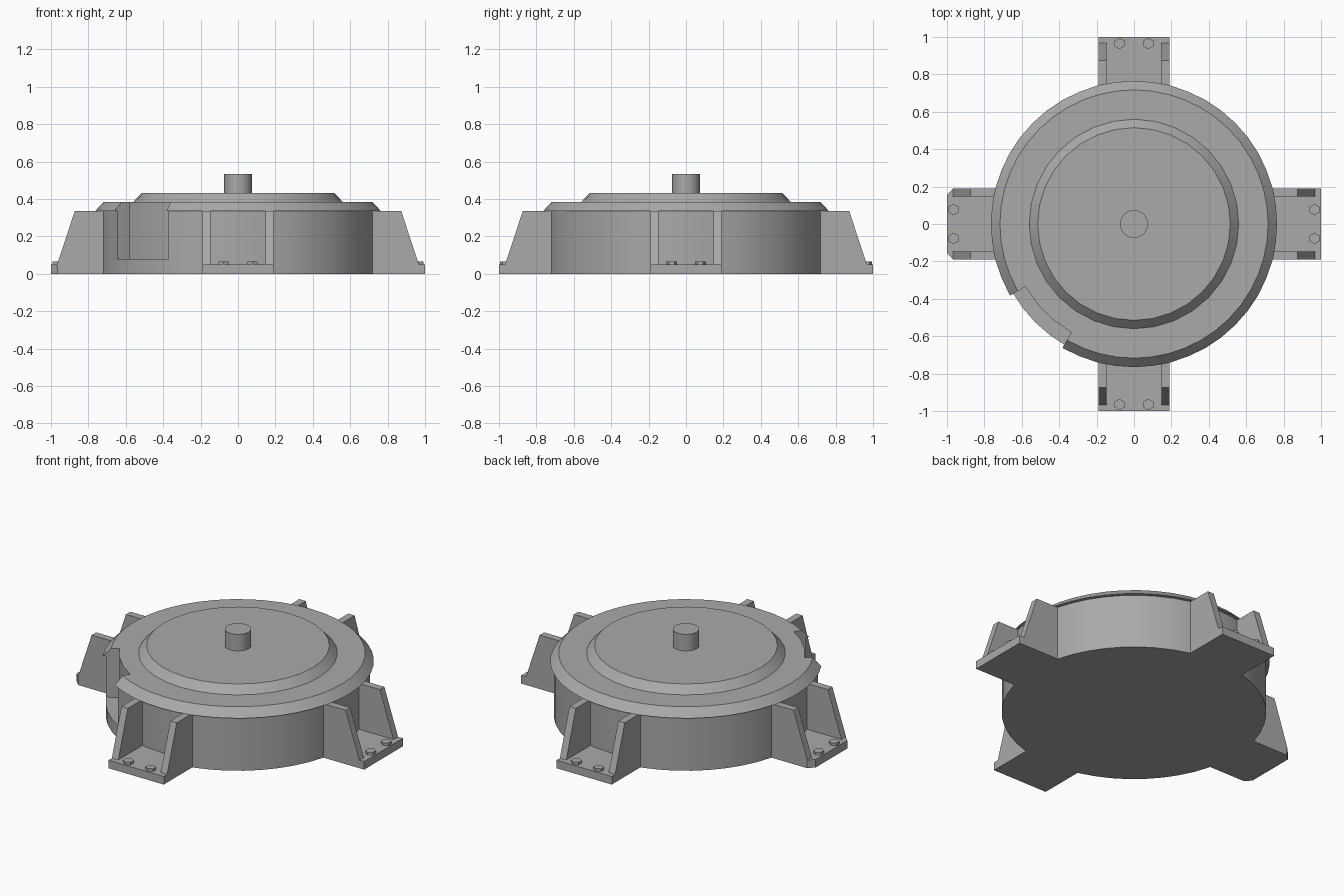
import bpy
import bmesh
from math import cos, sin, pi, radians
from mathutils import Matrix

cube = bpy.data.objects.get("Cube")
if cube:
    bpy.data.objects.remove(cube, do_unlink=True)

steel = bpy.data.materials.new("grey steel")
steel.use_nodes = True
steel.diffuse_color = (0.4, 0.4, 0.4, 1)
steel.node_tree.nodes["Principled BSDF"].inputs["Base Color"].default_value = (0.4, 0.4, 0.4, 1)


def finish(name, bm, smooth=False):
    bmesh.ops.recalc_face_normals(bm, faces=bm.faces)
    mesh = bpy.data.meshes.new(name)
    bm.to_mesh(mesh)
    bm.free()
    mesh.materials.append(steel)
    obj = bpy.data.objects.new(name, mesh)
    bpy.context.collection.objects.link(obj)
    if smooth:
        shade(obj)
    return obj


def shade(obj):
    bpy.ops.object.select_all(action="DESELECT")
    obj.select_set(True)
    bpy.context.view_layer.objects.active = obj
    bpy.ops.object.shade_smooth_by_angle(angle=radians(30))


def lathe(name, profile, sides, smooth=True):
    """Closed solid of revolution from (radius, height) points."""
    bm = bmesh.new()
    rings = [[bm.verts.new((r * cos(2 * pi * i / sides), r * sin(2 * pi * i / sides), z))
              for i in range(sides)] for r, z in profile]
    for low, high in zip(rings, rings[1:]):
        for i in range(sides):
            j = (i + 1) % sides
            bm.faces.new((low[i], low[j], high[j], high[i]))
    bm.faces.new(rings[0])
    bm.faces.new(rings[-1])
    return finish(name, bm, smooth)


def prism(name, outline, depth, matrix):
    """Extrude a flat outline along its local z, then place it."""
    bm = bmesh.new()
    face = bm.faces.new([bm.verts.new((x, y, 0)) for x, y in outline])
    top = bmesh.ops.extrude_face_region(bm, geom=[face])["geom"]
    moved = [v for v in top if isinstance(v, bmesh.types.BMVert)]
    bmesh.ops.translate(bm, verts=moved, vec=(0, 0, depth))
    bm.transform(matrix)
    return finish(name, bm)


# Round housing with overhanging bevelled rim
housing = lathe("housing", [(0.745, 0), (0.745, 0.335), (0.765, 0.335), (0.717, 0.385)], 48, False)

# Recess cut through the rim on the front right
angles = [radians(210 + 10 * i) for i in range(4)]
sector = [(0.67 * cos(a), 0.67 * sin(a)) for a in angles]
sector += [(0.9 * cos(a), 0.9 * sin(a)) for a in reversed(angles)]
cutter = prism("recess_cutter", sector, 0.5, Matrix.Translation((0, 0, 0.08)))
cutter.hide_render = True
cut = housing.modifiers.new("recess", "BOOLEAN")
cut.operation = "DIFFERENCE"
cut.solver = "EXACT"
cut.object = cutter
bpy.context.view_layer.objects.active = housing
bpy.ops.object.modifier_apply(modifier="recess")
bpy.data.objects.remove(cutter, do_unlink=True)
shade(housing)

# Raised cover and shaft
lathe("cover", [(0.56, 0.38), (0.56, 0.385), (0.515, 0.432)], 32)
lathe("shaft", [(0.075, 0.42), (0.075, 0.535)], 16)

# Four mounting feet, each with two gussets and two bolts
RIB = [(0.6, 0.04), (0.967, 0.04), (0.967, 0.05), (0.873, 0.335), (0.6, 0.335)]
HEX = [(0.03 * sin(i * pi / 3), 0.03 * cos(i * pi / 3)) for i in range(6)]
for i, side in enumerate(("left", "back", "right", "front")):
    turn = Matrix.Rotation(i * pi / 2, 4, "Z")
    corner = 0.035 if side == "right" else 0
    plate = [(0.6, -0.19), (1 - corner, -0.19), (1, corner - 0.19),
             (1, 0.19 - corner), (1 - corner, 0.19), (0.6, 0.19)]
    if not corner:
        plate = [plate[0], plate[1], plate[4], plate[5]]
    prism(side + "_foot_plate", plate, 0.05, turn)
    for s, label in ((-1, "a"), (1, "b")):
        # Rib outline stands upright, its thickness running along the foot's width
        upright = Matrix.Translation((0, s * 0.168 + 0.022, 0)) @ Matrix.Rotation(pi / 2, 4, "X")
        prism(side + "_gusset_" + label, RIB, 0.044, turn @ upright)
        spot = turn @ Matrix.Translation((0.965, s * 0.077, 0.045))
        prism(side + "_bolt_" + label, HEX, 0.022, Matrix.Translation(spot.translation))
